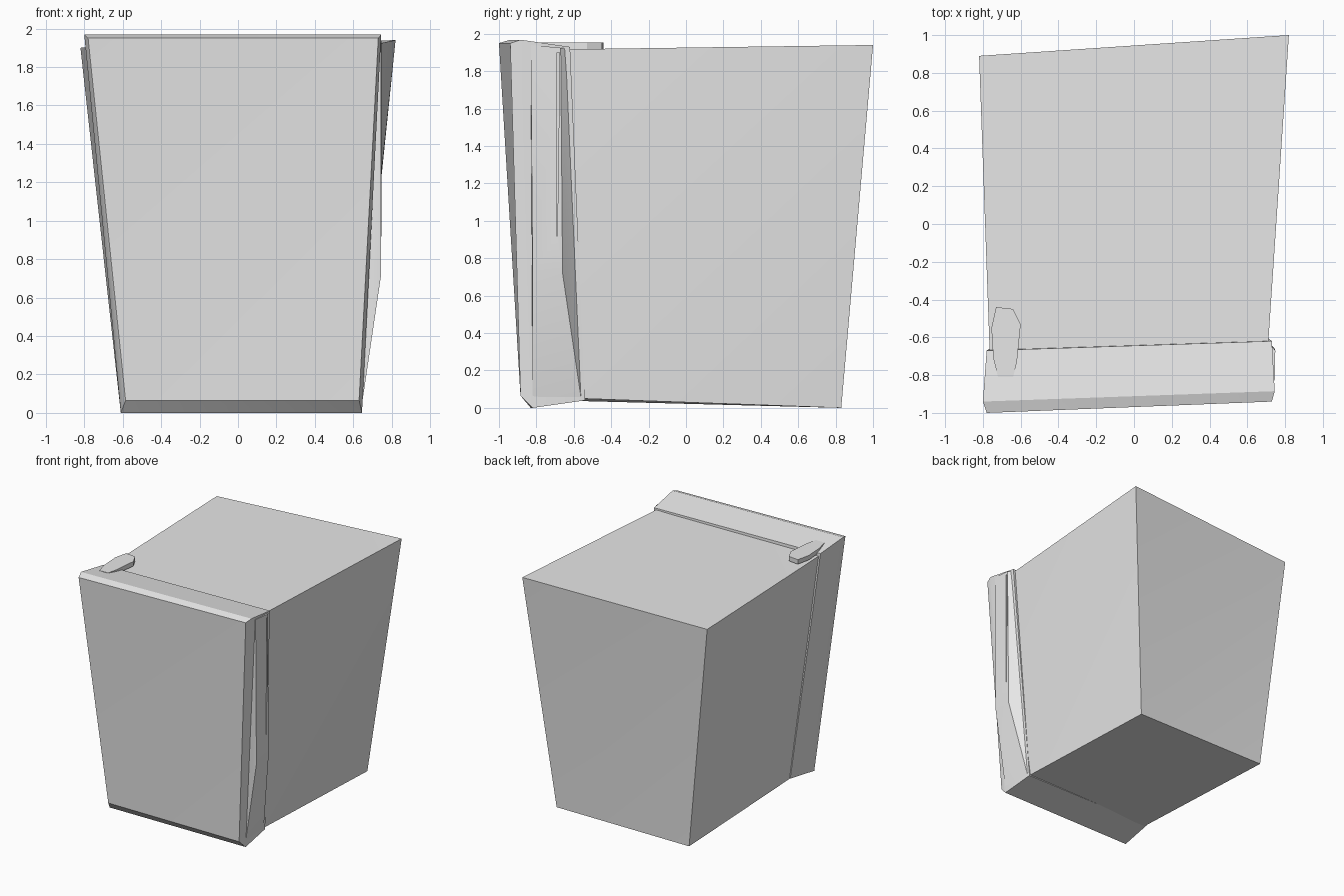
import bpy, bmesh
from math import radians

if "Cube" in bpy.data.objects:
    bpy.data.objects.remove(bpy.data.objects["Cube"], do_unlink=True)

grey = bpy.data.materials.new("light_grey_enamel")
grey.use_nodes = True
colour = (0.8, 0.8, 0.8, 1)
grey.diffuse_color = colour
shader = next(n for n in grey.node_tree.nodes if n.type == "BSDF_PRINCIPLED")
shader.inputs["Base Color"].default_value = colour


def finish(name, bm):
    bmesh.ops.recalc_face_normals(bm, faces=bm.faces[:])
    mesh = bpy.data.meshes.new(name)
    bm.to_mesh(mesh)
    bm.free()
    mesh.materials.append(grey)
    obj = bpy.data.objects.new(name, mesh)
    bpy.context.scene.collection.objects.link(obj)
    return obj


def loft(name, loops, flip=False):
    """Join closed loops in order and cap both ends; triangles set the creases."""
    bm = bmesh.new()
    rings = [[bm.verts.new(p) for p in loop] for loop in loops]
    count = len(rings[0])
    for a, b in zip(rings, rings[1:]):
        for i in range(count):
            j = (i + 1) % count
            if flip:
                bm.faces.new((a[i], a[j], b[i]))
                bm.faces.new((a[j], b[j], b[i]))
            else:
                bm.faces.new((a[i], a[j], b[j]))
                bm.faces.new((a[i], b[j], b[i]))
    for ring in (rings[0], rings[-1]):
        if count == 4:
            bm.faces.new((ring[0], ring[1], ring[3] if not flip else ring[2]))
            if flip:
                bm.faces.new((ring[0], ring[2], ring[3]))
            else:
                bm.faces.new((ring[1], ring[2], ring[3]))
        else:
            bm.faces.new(ring)
    return finish(name, bm)


def hull(name, points):
    bm = bmesh.new()
    for p in points:
        bm.verts.new(p)
    bmesh.ops.convex_hull(bm, input=bm.verts[:])
    return finish(name, bm)


def smooth(obj):
    bpy.ops.object.select_all(action="DESELECT")
    obj.select_set(True)
    bpy.context.view_layer.objects.active = obj
    bpy.ops.object.shade_smooth_by_angle(angle=radians(25))


# Skewed cabinet, running into the back of the door
cabinet = loft("cabinet", [
    [(-0.76, -0.79, 1.905), (0.70, -0.79, 1.915), (0.62, -0.70, 0.055), (-0.58, -0.70, 0.04)],
    [(-0.82, 0.89, 1.90), (0.82, 1.0, 1.94), (0.62, 0.83, 0), (-0.61, 0.83, 0)],
], flip=True)
# Crease of the back panel runs from its upper left to its lower right
bm = bmesh.new()
bm.from_mesh(cabinet.data)
bm.edges.ensure_lookup_table()
crease = [e for e in bm.edges if all(v.co.y > 0 for v in e.verts)
          and abs(e.verts[0].co.x - e.verts[1].co.x) > 1
          and abs(e.verts[0].co.z - e.verts[1].co.z) > 1
          and any(v.co.x < 0 and v.co.z > 1 for v in e.verts)]
if not crease:
    bmesh.ops.rotate_edges(bm, edges=[e for e in bm.edges if all(v.co.y > 0 for v in e.verts)
                                      and e.calc_length() > 2.2])
bm.to_mesh(cabinet.data)
bm.free()

# Door: back edge, widest rim, and bevelled front panel
door = loft("door", [
    [(-0.78, -0.67, 1.93), (0.73, -0.62, 1.93), (0.63, -0.54, 0.04), (-0.59, -0.54, 0.04)],
    [(-0.80, -0.94, 1.968), (0.745, -0.885, 1.968), (0.645, -0.82, 0), (-0.61, -0.83, 0)],
    [(-0.78, -1.0, 1.95), (0.73, -0.94, 1.95), (0.63, -0.885, 0.065), (-0.585, -0.885, 0.065)],
])

# Grip that bulges from the door edge and tapers to the bottom
grip = hull("door_grip", [
    (0.745, -0.83, 1.94), (0.748, -0.67, 1.925), (0.72, -0.635, 1.92),
    (0.745, -0.82, 0.72), (0.745, -0.66, 0.72),
    (0.64, -0.82, 0.01), (0.63, -0.56, 0.045),
    (0.60, -0.82, 1.92), (0.60, -0.66, 1.92), (0.60, -0.80, 0.05), (0.60, -0.58, 0.05),
])
cutter = hull("grip_groove_cutter", [
    (x, y, z) for x in (0.715, 0.80)
    for y, z in ((-0.69, 1.9), (-0.675, 1.9), (-0.692, 0.92), (-0.688, 0.92))])
cutter.hide_render = True
cutter.hide_viewport = True
cut = grip.modifiers.new("groove", "BOOLEAN")
cut.operation = "DIFFERENCE"
cut.object = cutter

# Hinge plate over the top of the door
outline = [(-0.72, -0.81), (-0.64, -0.81), (-0.62, -0.73), (-0.60, -0.53),
           (-0.64, -0.45), (-0.73, -0.44), (-0.755, -0.55), (-0.745, -0.71)]
hinge = loft("hinge_plate", [[(x, y, z) for x, y in outline] for z in (1.915, 1.953)])

for part in (cabinet, door, grip, hinge):
    smooth(part)
